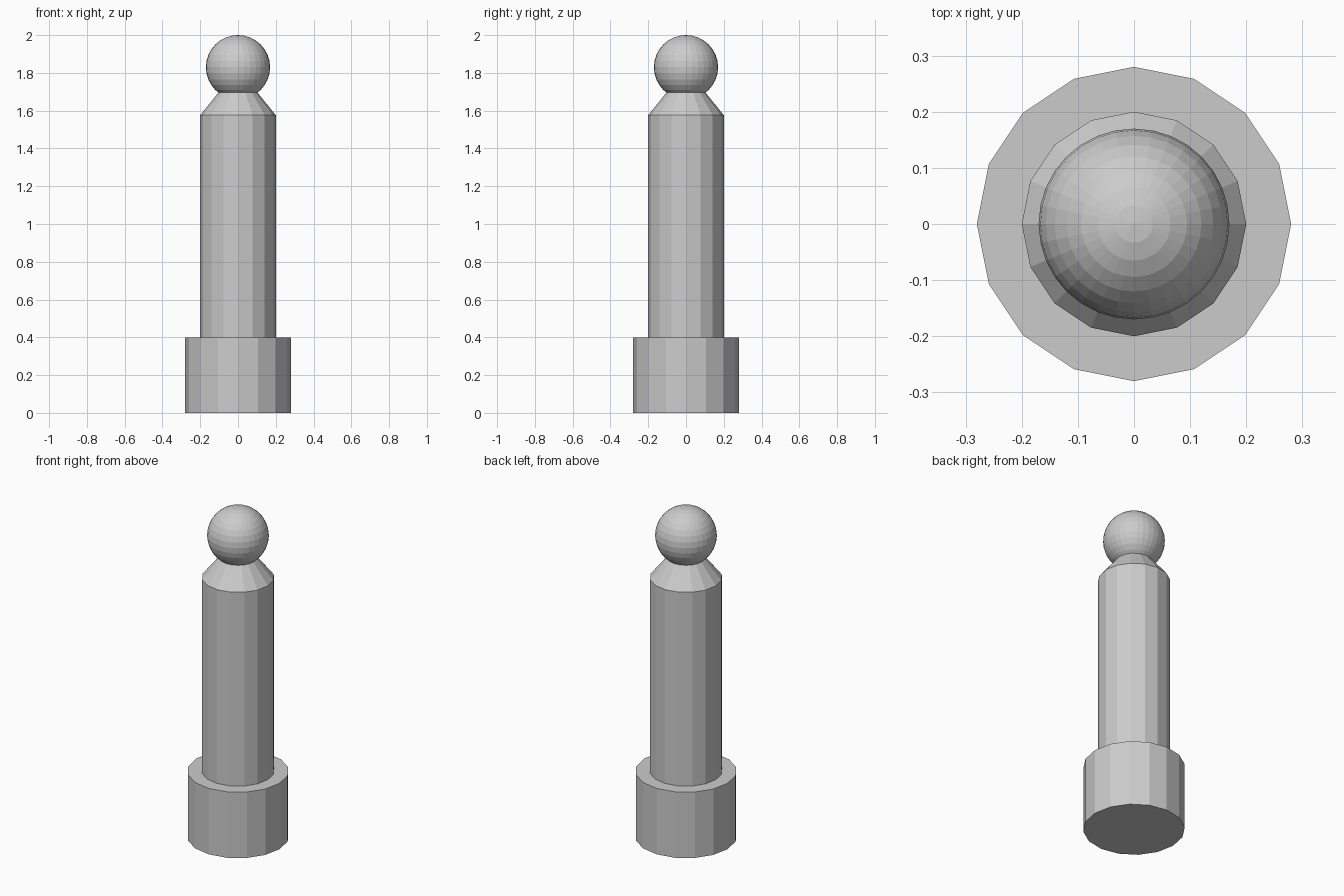
import bpy

cube = bpy.data.objects.get("Cube")
if cube:
    bpy.data.objects.remove(cube, do_unlink=True)

SIDES = 16


def frustum(name, r_bottom, r_top, z_bottom, z_top):
    """Upright faceted cylinder or cone section between two heights."""
    bpy.ops.mesh.primitive_cone_add(
        vertices=SIDES, radius1=r_bottom, radius2=r_top,
        depth=z_top - z_bottom, location=(0, 0, (z_bottom + z_top) / 2))
    bpy.context.object.name = name


# Wide foot, tall shaft and tapered shoulder
frustum("base", 0.28, 0.28, 0, 0.4)
frustum("shaft", 0.2, 0.2, 0.4, 1.576)
frustum("shoulder", 0.2, 0.1, 1.576, 1.7)

# Faceted ball resting in the shoulder
bpy.ops.mesh.primitive_uv_sphere_add(
    segments=32, ring_count=16, radius=0.17, location=(0, 0, 1.83))
bpy.context.object.name = "ball_knob"
